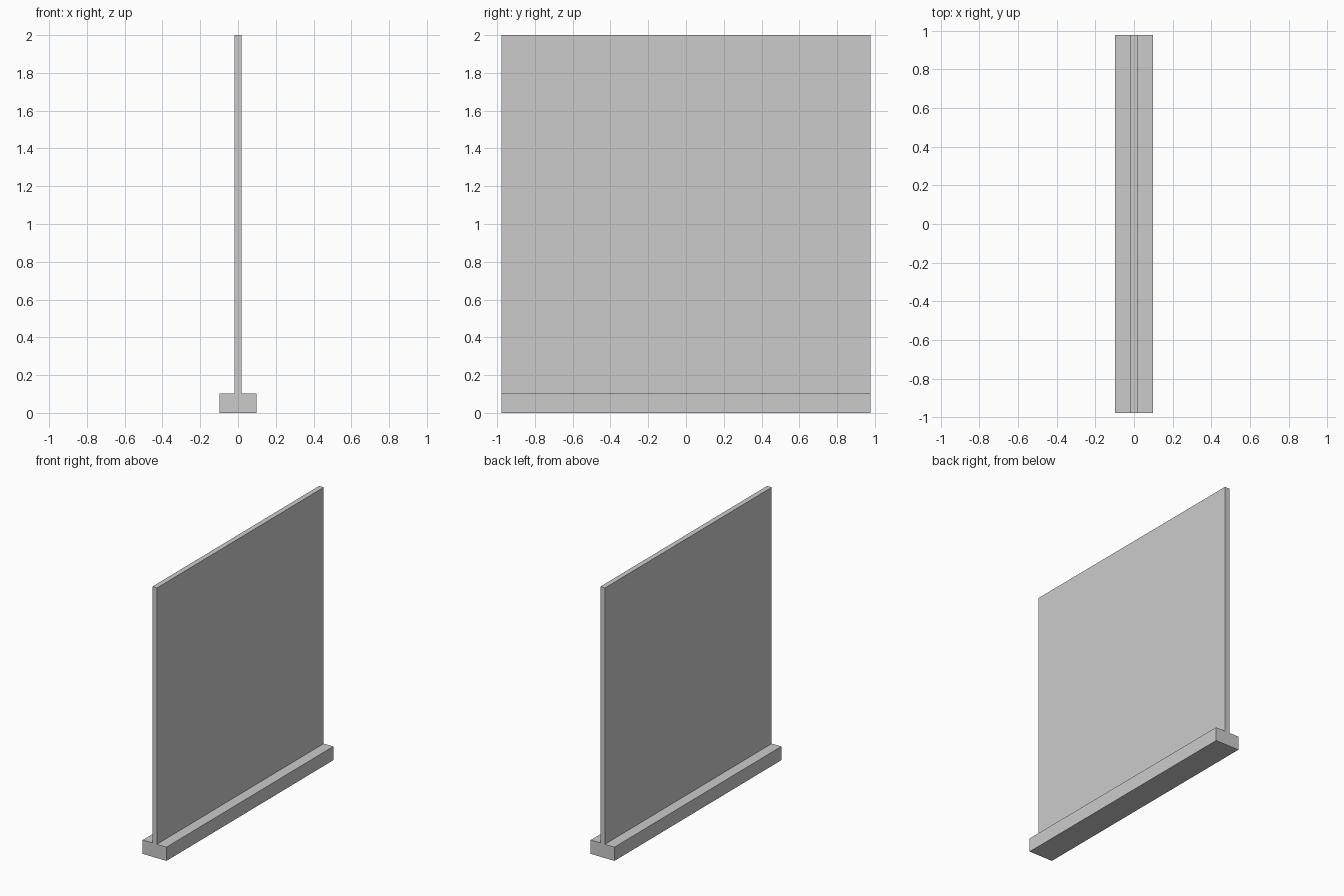
import bpy, bmesh

if "Cube" in bpy.data.objects:
    bpy.data.objects.remove(bpy.data.objects["Cube"])

HALF_LEN = 0.976
BASE_W, BASE_H = 0.0976, 0.102
PANEL_W, TOP = 0.019, 2.0

# Inverted-T cross-section: right half, then mirrored to the left
right = [(BASE_W, 0), (BASE_W, BASE_H), (PANEL_W, BASE_H), (PANEL_W, TOP)]
profile = right + [(-x, z) for x, z in reversed(right)]

# Extrude the section along y so panel and foot form one closed solid
bm = bmesh.new()
face = bm.faces.new([bm.verts.new((x, -HALF_LEN, z)) for x, z in profile])
ext = bmesh.ops.extrude_face_region(bm, geom=[face], use_keep_orig=True)
moved = [g for g in ext["geom"] if isinstance(g, bmesh.types.BMVert)]
bmesh.ops.translate(bm, verts=moved, vec=(0, 2 * HALF_LEN, 0))
bmesh.ops.recalc_face_normals(bm, faces=bm.faces[:])

mesh = bpy.data.meshes.new("panel_with_foot")
bm.to_mesh(mesh)
bm.free()
bpy.context.collection.objects.link(bpy.data.objects.new("panel_with_foot", mesh))
